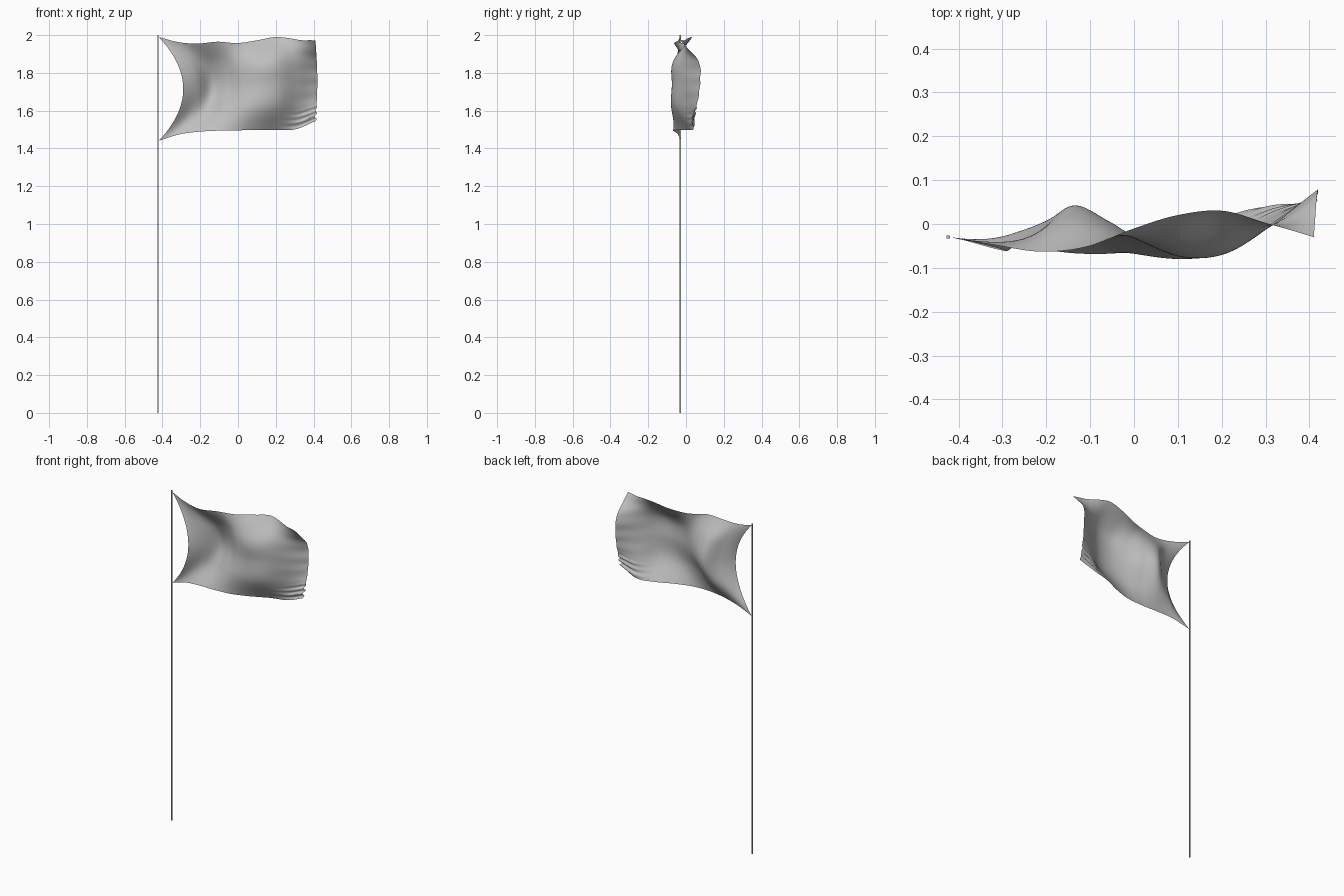
import bpy, bmesh, math

if "Cube" in bpy.data.objects:
    bpy.data.objects.remove(bpy.data.objects["Cube"])


def material(name, rgb):
    m = bpy.data.materials.new(name)
    m.diffuse_color = (*rgb, 1)
    m.use_nodes = True
    m.node_tree.nodes["Principled BSDF"].inputs["Base Color"].default_value = m.diffuse_color
    return m


cloth_grey = material("cloth grey", (0.52, 0.52, 0.52))


def spline(vals, t):
    """Catmull-Rom through evenly spaced values, t in 0..1."""
    n = len(vals) - 1
    i = min(int(t * n), n - 1)
    f = t * n - i
    b, c = vals[i], vals[i + 1]
    a = vals[i - 1] if i else 2 * b - c
    d = vals[i + 2] if i + 2 <= n else 2 * c - b
    return b + 0.5 * f * (c - a + f * (2 * a - 5 * b + 4 * c - d + f * (3 * (b - c) + d - a)))


def smooth(a, b, t):
    t = max(0, min(1, (t - a) / (b - a)))
    return t * t * (3 - 2 * t)


# Depth of the billowing cloth along five rows, bottom to top
DEPTH = [
    [-.03, -.042, -.058, -.068, -.062, -.03, .015, .042, .035],
    [-.055, -.01, .008, -.035, -.07, -.077, -.053, .015, .062],
    [-.062, -.015, .042, .005, -.048, -.074, -.062, .0, .075],
    [-.052, -.03, .012, -.005, -.04, -.068, -.058, -.005, .066],
    [-.03, -.048, -.063, -.052, -.012, .02, .03, .0, -.03],
]
TOP = [1.99, 1.963, 1.955, 1.965, 1.958, 1.972, 1.99, 1.978, 1.968]
BOTTOM = [1.44, 1.473, 1.488, 1.494, 1.496, 1.497, 1.498, 1.502, 1.545]


def cloth(u, v):
    x = -.42 + .83 * u + .13 * 4 * v * (1 - v) * (1 - u) ** 2
    x += .01 * math.sin(math.pi * v) * u ** 4
    y = spline([spline(row, u) for row in DEPTH], v)
    lo, hi = spline(BOTTOM, u), spline(TOP, u)
    z = lo + (hi - lo) * v
    # crumpled fly edge, strongest in the lower corner
    edge = smooth(.75, 1, u)
    corner = edge * (1 - smooth(.10, .24, v))
    y += .007 * corner * math.sin(95 * v + 5 * u)
    x += .005 * corner * math.sin(80 * v)
    y += .0012 * edge * math.sin(38 * v + 9 * u)
    z += .003 * smooth(.8, 1, v) * edge * math.sin(40 * u)
    return x, y, z


# Flag: a cloth sheet tied to the pole by two corners
NU, NV = 110, 80
bm = bmesh.new()
grid = [[bm.verts.new(cloth(i / NU, j / NV)) for i in range(NU + 1)] for j in range(NV + 1)]
for j in range(NV):
    for i in range(NU):
        bm.faces.new((grid[j][i], grid[j][i + 1], grid[j + 1][i + 1], grid[j + 1][i])).smooth = True
mesh = bpy.data.meshes.new("flag")
bm.to_mesh(mesh)
bm.free()
flag = bpy.data.objects.new("flag", mesh)
bpy.context.collection.objects.link(flag)
mesh.materials.append(cloth_grey)

# Pole: a thin square rod
bpy.ops.mesh.primitive_cube_add(size=1, location=(-.4235, -.03, 1))
pole = bpy.context.object
pole.name = "pole"
pole.scale = (.007, .007, 2)
pole.data.materials.append(cloth_grey)
